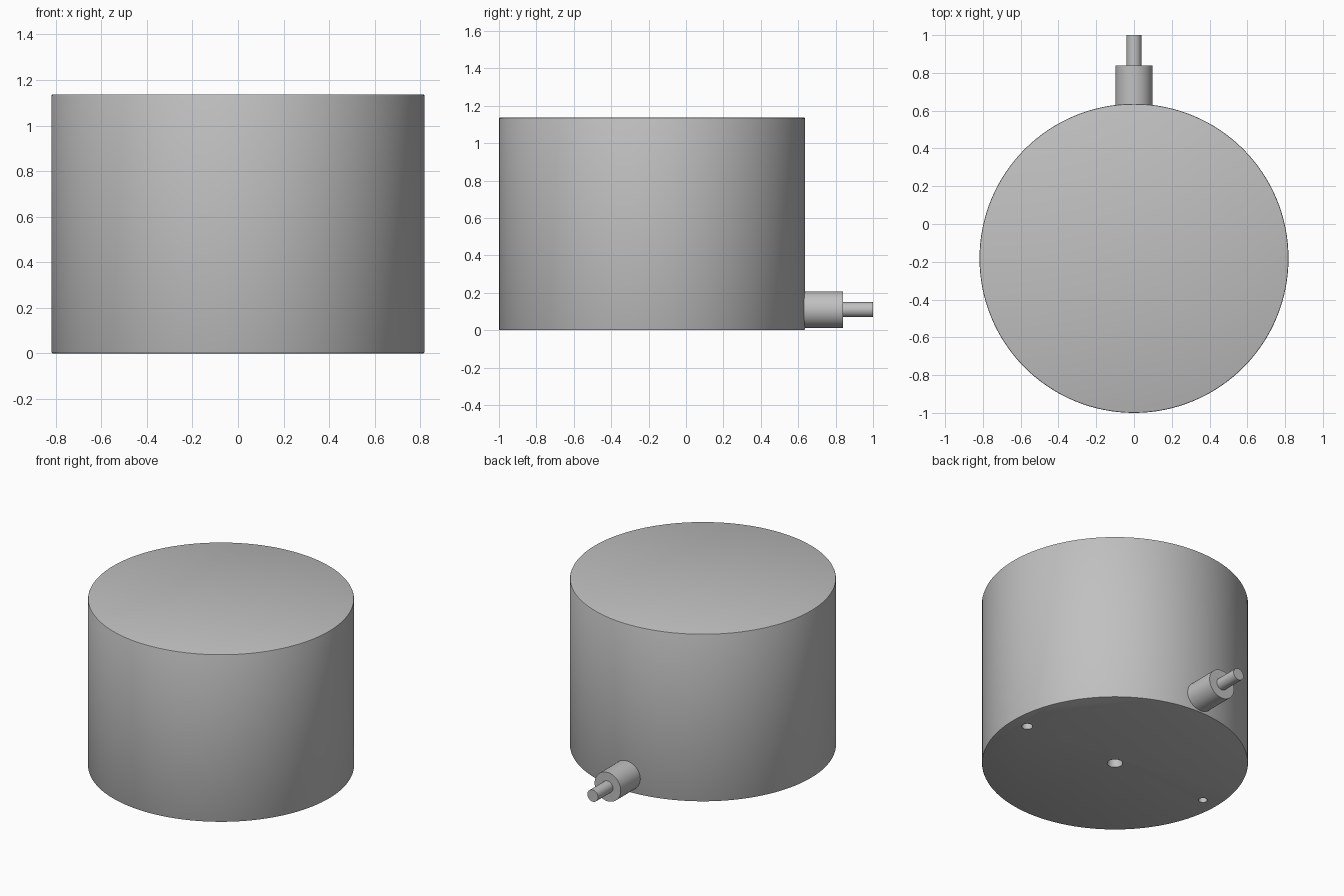
import bpy
import math

cube = bpy.data.objects.get("Cube")
if cube:
    bpy.data.objects.remove(cube, do_unlink=True)

BODY_Y, BODY_R, BODY_H = -0.182, 0.818, 1.137
PORT_Z = 0.11

metal = bpy.data.materials.new("satin grey metal")
metal.use_nodes = True
GREY = (0.53, 0.53, 0.53, 1)
metal.diffuse_color = GREY
metal.node_tree.nodes["Principled BSDF"].inputs["Base Color"].default_value = GREY


def cylinder(name, radius, depth, location, along_y=False, sides=64):
    turn = (math.pi / 2, 0, 0) if along_y else (0, 0, 0)
    bpy.ops.mesh.primitive_cylinder_add(
        vertices=sides, radius=radius, depth=depth, location=location, rotation=turn)
    obj = bpy.context.object
    obj.name = name
    obj.data.materials.append(metal)
    return obj


def finish(obj, width=0):
    bpy.context.view_layer.objects.active = obj
    if width:
        bevel = obj.modifiers.new("edge", "BEVEL")
        bevel.width, bevel.segments = width, 2
        bevel.limit_method = "ANGLE"
        bpy.ops.object.modifier_apply(modifier=bevel.name)


def smooth(obj):
    bpy.ops.object.select_all(action="DESELECT")
    obj.select_set(True)
    bpy.context.view_layer.objects.active = obj
    bpy.ops.object.shade_smooth_by_angle(angle=math.radians(30))


# Main housing with a fine rounded rim
housing = cylinder("housing", BODY_R, BODY_H, (0, BODY_Y, BODY_H / 2), sides=128)
finish(housing, 0.006)

# Blind mounting holes in the underside: one central, one on each side
for x, radius in ((0, 0.048), (0.705, 0.034), (-0.705, 0.027)):
    cutter = cylinder("hole_cutter", radius, 0.4, (x, BODY_Y, 0), sides=32)
    cutter.hide_render = True
    cut = housing.modifiers.new("hole", "BOOLEAN")
    cut.operation, cut.solver, cut.object = "DIFFERENCE", "EXACT", cutter
    bpy.context.view_layer.objects.active = housing
    bpy.ops.object.modifier_apply(modifier=cut.name)
    bpy.data.objects.remove(cutter, do_unlink=True)
smooth(housing)

# Cable gland and cable leaving the back near the base
gland = cylinder("cable_gland", 0.098, 0.28, (0, 0.70, PORT_Z), True)
cable = cylinder("cable", 0.04, 0.2, (0, 0.90, PORT_Z), True, 32)
for part in (gland, cable):
    smooth(part)
